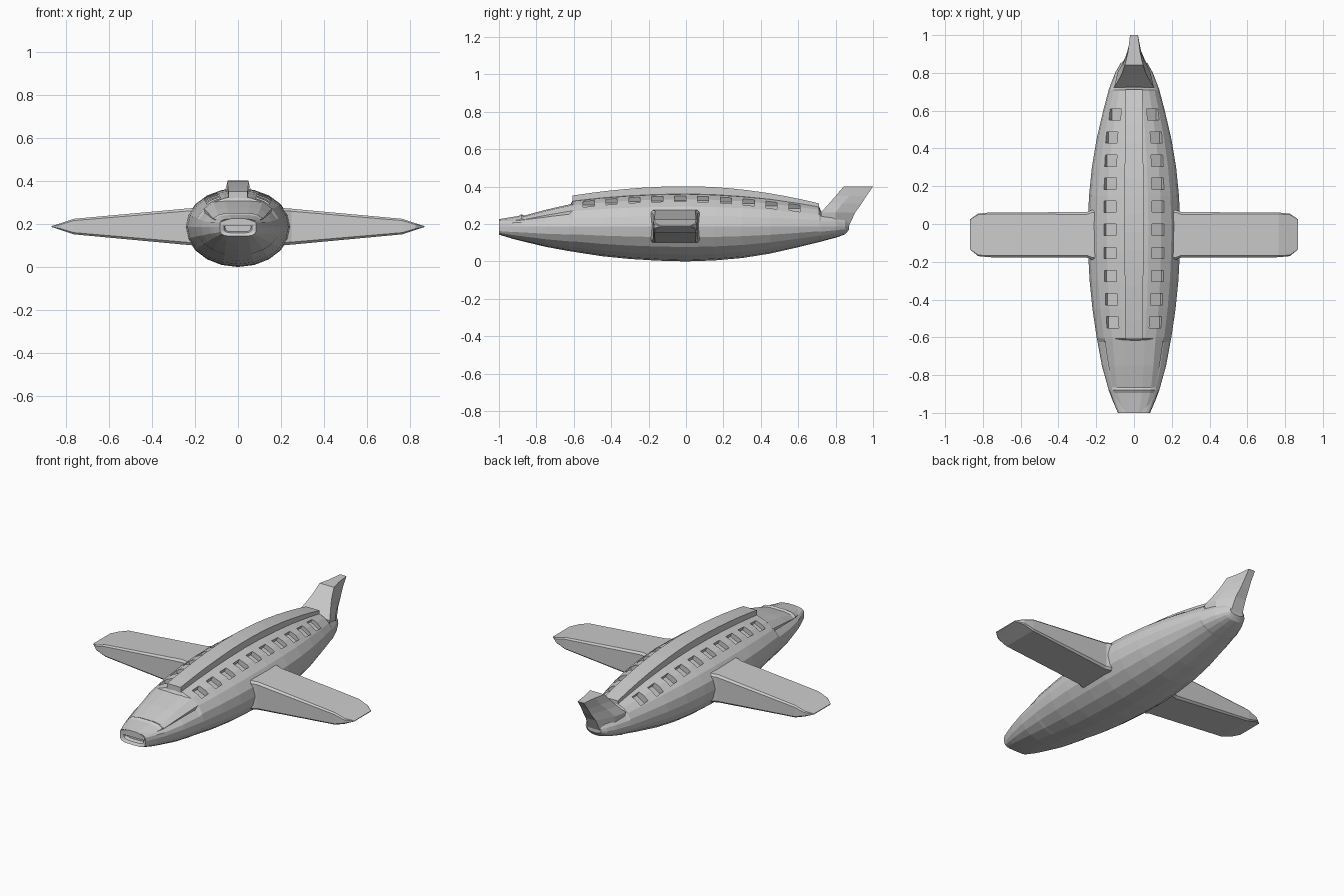
import bpy, bmesh
from math import sin, cos, pi, atan2, copysign
from mathutils import Matrix, Vector


def make_object(name, bm, smooth=False):
    bmesh.ops.recalc_face_normals(bm, faces=bm.faces)
    me = bpy.data.meshes.new(name)
    bm.to_mesh(me)
    bm.free()
    ob = bpy.data.objects.new(name, me)
    bpy.context.collection.objects.link(ob)
    return ob


def loft(name, rings):
    """Skin a list of equal-length rings and cap both ends."""
    bm = bmesh.new()
    rows = [[bm.verts.new(p) for p in r] for r in rings]
    n = len(rows[0])
    for a, b in zip(rows, rows[1:]):
        for i in range(n):
            j = (i + 1) % n
            bm.faces.new((a[i], a[j], b[j], b[i]))
    bm.faces.new(rows[0])
    bm.faces.new(rows[-1][::-1])
    return make_object(name, bm)


def hull_ring(y, w, bottom, top, n=2.0, zc=0.187, sides=20):
    pts = []
    for i in range(sides):
        a = 2 * pi * i / sides
        c, s = cos(a), sin(a)
        x = copysign(abs(c) ** (2 / n), c) if abs(c) > 1e-6 else 0
        z = copysign(abs(s) ** (2 / n), s) if abs(s) > 1e-6 else 0
        pts.append((x * w, y, zc + z * ((top - zc) if z > 0 else (zc - bottom))))
    return pts


# Fuselage stations: y, half width, bottom, top, squareness
stations = [
    (-0.97, 0.060, 0.164, 0.210, 4), (-0.99, 0.066, 0.158, 0.214, 4),
    (-1.0, 0.085, 0.143, 0.224, 4), (-0.93, 0.115, 0.122, 0.230, 3),
    (-0.88, 0.134, 0.109, 0.236, 2.6), (-0.75, 0.170, 0.078, 0.262, 2.3),
    (-0.625, 0.193, 0.055, 0.292, 2.1), (-0.605, 0.197, 0.052, 0.328, 2),
    (-0.45, 0.220, 0.028, 0.345, 2), (-0.3, 0.235, 0.013, 0.357, 2),
    (-0.15, 0.243, 0.004, 0.364, 2), (0.0, 0.245, 0.0, 0.367, 2),
    (0.15, 0.238, 0.005, 0.363, 2), (0.3, 0.223, 0.018, 0.353, 2),
    (0.45, 0.198, 0.042, 0.338, 2), (0.6, 0.163, 0.076, 0.316, 2),
    (0.71, 0.134, 0.103, 0.298, 2), (0.722, 0.130, 0.106, 0.268, 2.2),
    (0.8, 0.100, 0.127, 0.260, 2.2), (0.85, 0.072, 0.144, 0.245, 2.2),
    (0.872, 0.045, 0.170, 0.225, 2.2)]
fuselage = loft("fuselage", [hull_ring(*s) for s in stations])


def lerp_station(y, k):
    for a, b in zip(stations[2:], stations[3:]):
        if a[0] <= y <= b[0]:
            t = (y - a[0]) / (b[0] - a[0])
            return a[k] + (b[k] - a[k]) * t


# Recessed cabin windows, cut as tilted boxes down both sides
bm = bmesh.new()
for k in range(10):
    y = -0.52 + k * 0.1222
    w, top = lerp_station(y, 1), lerp_station(y, 3)
    h = top - 0.187
    x = 0.13 - 0.05 * (y - 0.02) ** 2 - (0.012 if k > 8 else 0)
    z = 0.187 + h * (1 - (x / w) ** 2) ** 0.5
    tilt = atan2(x / w ** 2, (z - 0.187) / h ** 2)
    for s in (1, -1):
        m = (Matrix.Translation((s * x, y, z)) @ Matrix.Rotation(s * tilt, 4, 'Y')
             @ Matrix.Diagonal((0.07, 0.06, 0.06, 1)))
        bmesh.ops.create_cube(bm, size=1, matrix=m)
cutter = make_object("window_cutter", bm)
cutter.hide_render = True
mod = fuselage.modifiers.new("windows", 'BOOLEAN')
mod.operation = 'DIFFERENCE'
mod.solver = 'EXACT'
mod.object = cutter
bpy.context.view_layer.objects.active = fuselage
bpy.ops.object.modifier_apply(modifier=mod.name)
bpy.data.objects.remove(cutter)

# Raised spine along the roof
spine = []
for i in range(15):
    y = -0.608 + i * 1.32 / 14
    u = y / 0.712 if y > 0 else y / 0.608
    top = 0.402 - (0.092 if y > 0 else 0.05) * abs(u) ** 1.9
    hw = 0.05 - 0.005 * u * u
    spine.append([(-hw, y, top - 0.07), (hw, y, top - 0.07), (hw, y, top),
                  (-hw, y, top)])
loft("roof_spine", spine)

# Windscreen panel on the nose with a small front lip
screen = [(-1.0, 0.055, 0.078, 0.226), (-0.895, 0.085, 0.108, 0.243),
          (-0.88, 0.088, 0.112, 0.252), (-0.865, 0.090, 0.115, 0.245),
          (-0.75, 0.103, 0.135, 0.276), (-0.6, 0.115, 0.158, 0.310)]
loft("windscreen", [[(-b, y, 0.19), (b, y, 0.19), (b, y, t - 0.25 * (t - 0.19) - 0.008),
                     (a, y, t - 0.007), (a * 0.5, y, t), (-a * 0.5, y, t),
                     (-a, y, t - 0.007), (-b, y, t - 0.25 * (t - 0.19) - 0.008)]
                    for y, a, b, t in screen])


# Wings: chamfered box section, tapering to a knife edge at the tip
def wing_ring(x, y0, y1, z0, z1, c):
    return [(x, y0 + c, z0), (x, y1 - c, z0), (x, y1, z0 + c), (x, y1, z1 - c),
            (x, y1 - c, z1), (x, y0 + c, z1), (x, y0, z1 - c), (x, y0, z0 + c)]


wing = [(0.14, -0.19, 0.075, 0.094, 0.28, 0.012),
        (0.225, -0.188, 0.073, 0.102, 0.273, 0.012),
        (0.25, -0.178, 0.063, 0.104, 0.271, 0.012),
        (0.765, -0.176, 0.061, 0.152, 0.224, 0.008),
        (0.825, -0.170, 0.055, 0.172, 0.204, 0.006),
        (0.868, -0.135, 0.025, 0.186, 0.190, 0.001)]
for side, s in (("right", 1), ("left", -1)):
    loft(side + "_wing", [[(s * p[0], p[1], p[2]) for p in wing_ring(*w)]
                          for w in wing])

# Tail fin: z, front y, front half width, middle y, its width, rear y, its width
fin = [(0.17, 0.73, 0.09, 0.80, 0.085, 0.862, 0.04),
       (0.262, 0.722, 0.105, 0.80, 0.088, 0.905, 0.034),
       (0.31, 0.765, 0.080, 0.835, 0.062, 0.94, 0.027),
       (0.35, 0.80, 0.062, 0.875, 0.045, 0.965, 0.023),
       (0.400, 0.843, 0.048, 0.91, 0.032, 1.0, 0.021)]
loft("tail_fin", [[(-a, y0, z), (a, y0, z), (b, y1, z), (c, y2, z), (-c, y2, z),
                   (-b, y1, z)] for z, y0, a, y1, b, y2, c in fin])
